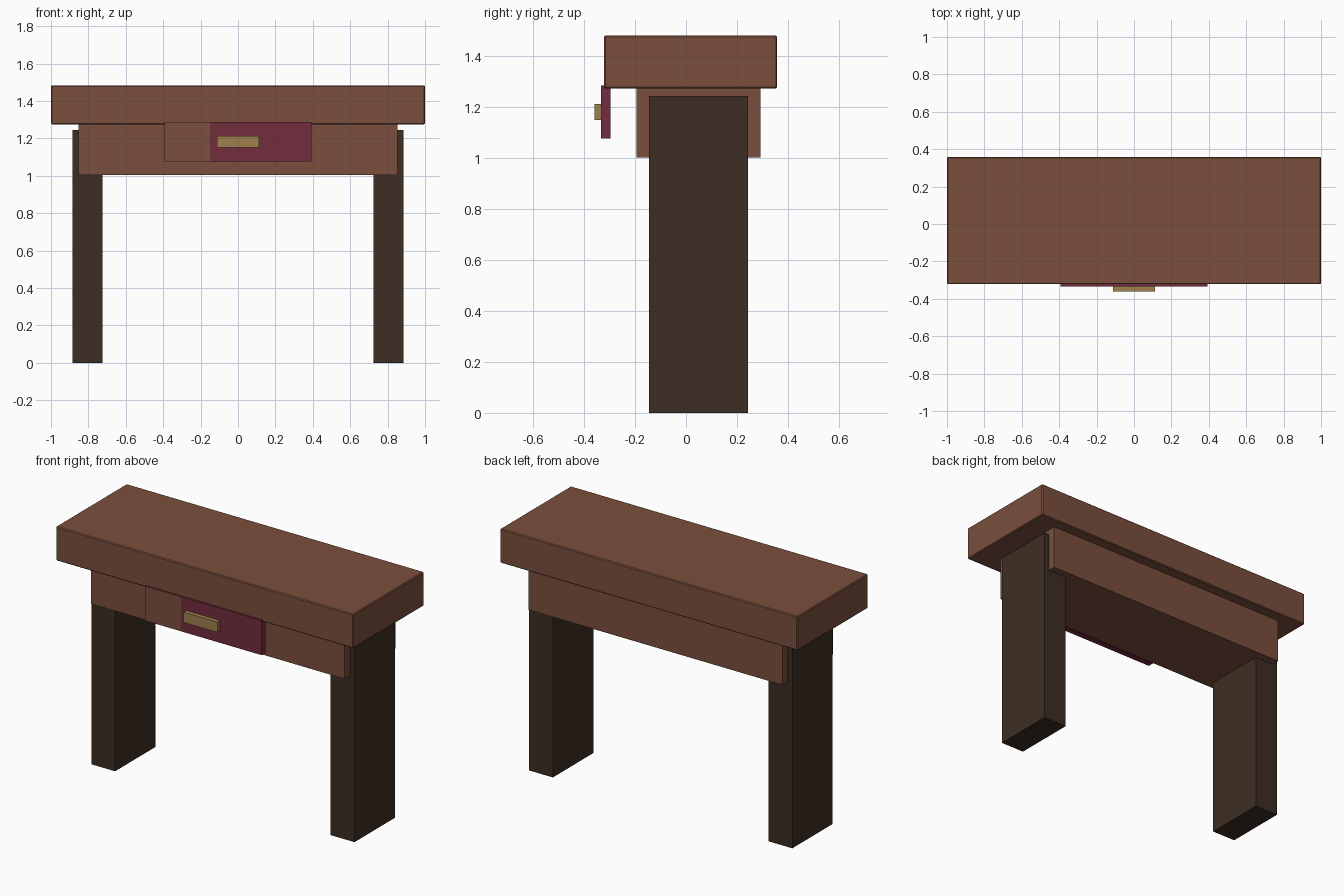
import bpy, bmesh

if "Cube" in bpy.data.objects:
    bpy.data.objects.remove(bpy.data.objects["Cube"])


def material(name, rgb):
    m = bpy.data.materials.new(name)
    m.diffuse_color = (*rgb, 1.0)
    m.use_nodes = True
    m.node_tree.nodes["Principled BSDF"].inputs["Base Color"].default_value = m.diffuse_color
    return m


BROWN = material("warm_brown", (0.195, 0.078, 0.046))
DARK = material("dark_brown", (0.046, 0.027, 0.017))
MAROON = material("maroon", (0.171, 0.027, 0.046))
BRASS = material("dull_brass", (0.342, 0.216, 0.075))


def box(name, lo, hi, mats, cut_x=None, bevel=0.0):
    """Box between two corners, optionally sliced across x."""
    bm = bmesh.new()
    bmesh.ops.create_cube(bm, size=1)
    for v in bm.verts:
        v.co = [lo[i] + (v.co[i] + 0.5) * (hi[i] - lo[i]) for i in range(3)]
    if cut_x is not None:
        bmesh.ops.bisect_plane(bm, geom=bm.verts[:] + bm.edges[:] + bm.faces[:],
                               plane_co=(cut_x, 0, 0), plane_no=(1, 0, 0))
    if bevel:
        bmesh.ops.bevel(bm, geom=bm.edges[:], offset=bevel, segments=1, affect='EDGES')
    mesh = bpy.data.meshes.new(name)
    bm.to_mesh(mesh)
    bm.free()
    for m in mats:
        mesh.materials.append(m)
    ob = bpy.data.objects.new(name, mesh)
    bpy.context.collection.objects.link(ob)
    return ob


# Thick top with slightly eased edges, and the solid apron under it
box("table_top", (-1, -0.322, 1.275), (1, 0.358, 1.482), [BROWN], bevel=0.005)
box("apron", (-0.853, -0.195, 1.003), (0.853, 0.292, 1.278), [BROWN])

# Slab legs
for side, x in (("left", -0.805), ("right", 0.805)):
    box(side + "_leg", (x - 0.08, -0.145, 0), (x + 0.08, 0.243, 1.245), [DARK])

# Drawer front: the left part of its face is brown
CUT = -0.15
drawer = box("drawer_front", (-0.393, -0.334, 1.077), (0.393, -0.296, 1.287),
             [MAROON, BROWN], cut_x=CUT)
for face in drawer.data.polygons:
    if face.normal.y < -0.9 and face.center.x < CUT:
        face.material_index = 1

# Drawer handle
box("drawer_handle", (-0.113, -0.36, 1.15), (0.113, -0.332, 1.213), [BRASS])
